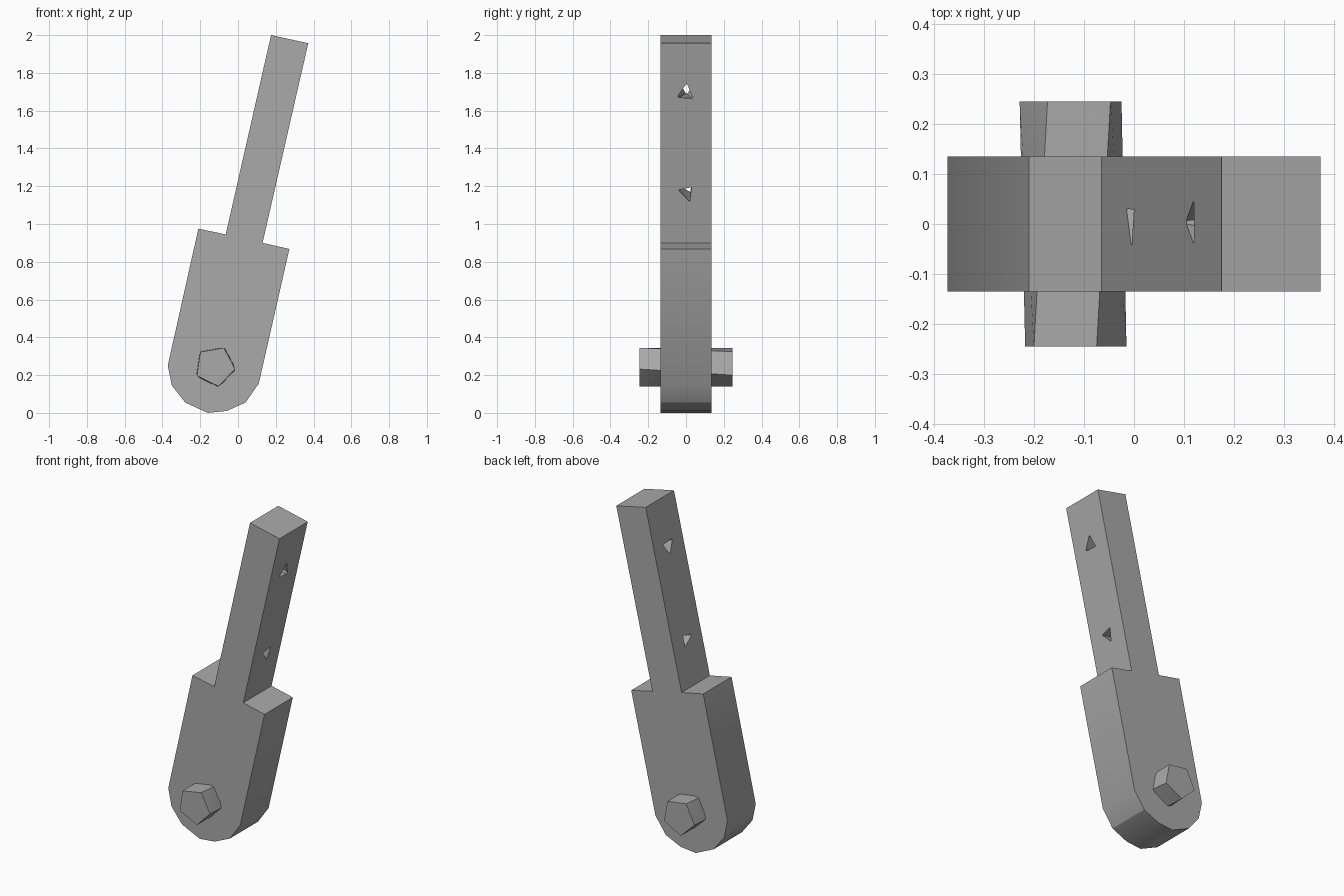
import bpy
import bmesh
from math import sin, cos, radians
from mathutils import Vector

cube = bpy.data.objects.get("Cube")
if cube:
    bpy.data.objects.remove(cube, do_unlink=True)

grey = bpy.data.materials.new("plain grey")
grey.use_nodes = True
colour = (0.4, 0.4, 0.4, 1)
grey.diffuse_color = colour
grey.node_tree.nodes["Principled BSDF"].inputs["Base Color"].default_value = colour


def loft(name, start, end, split=False):
    """Closed solid between two matching loops of points."""
    bm = bmesh.new()
    a = [bm.verts.new(p) for p in start]
    b = [bm.verts.new(p) for p in end]
    bm.faces.new(a)
    bm.faces.new(b[::-1])
    n = len(a)
    for i in range(n):
        j = (i + 1) % n
        bm.faces.new((a[i], b[i], b[j], a[j]))
    if split:
        bmesh.ops.triangulate(bm, faces=bm.faces[:])
    bmesh.ops.recalc_face_normals(bm, faces=bm.faces[:])
    mesh = bpy.data.meshes.new(name)
    bm.to_mesh(mesh)
    bm.free()
    mesh.materials.append(grey)
    obj = bpy.data.objects.new(name, mesh)
    bpy.context.collection.objects.link(obj)
    return obj


def activate(obj):
    bpy.ops.object.select_all(action="DESELECT")
    obj.select_set(True)
    bpy.context.view_layer.objects.active = obj


# Leaning arm: narrow shaft, shoulders and a rounded foot
outline = [(0.175, 2.0), (0.372, 1.957), (0.13, 0.90), (0.272, 0.868),
           (0.11, 0.155), (0.04, 0.055), (-0.06, 0.01), (-0.16, 0.0),
           (-0.28, 0.055), (-0.35, 0.145), (-0.372, 0.25),
           (-0.21, 0.975), (-0.065, 0.945)]
half = 0.135
arm = loft("arm", [(x, -half, z) for x, z in outline],
           [(x, half, z) for x, z in outline])


# Twisted triangular holes through the shaft, as (y, z) on each side
def left_side(y, z):
    return Vector((-0.065 + (z - 0.945) * 0.2275, y, z))


def right_side(y, z):
    return Vector((0.13 + (z - 0.90) * 0.229, y, z))


holes = [
    ([(-0.035, 1.76), (0, 1.69), (0.045, 1.75)],
     [(0, 1.74), (-0.04, 1.67), (0.035, 1.67)]),
    ([(-0.045, 1.21), (0.03, 1.23), (0.03, 1.165)],
     [(-0.04, 1.18), (0.03, 1.195), (0.02, 1.12)]),
]
for left, right in holes:
    start = [left_side(*p) for p in left]
    end = [right_side(*p) for p in right]
    over = [(q - p) * 0.1 for p, q in zip(start, end)]
    cutter = loft("hole_cutter", [p - d for p, d in zip(start, over)],
                  [q + d for q, d in zip(end, over)], split=True)
    cutter.hide_render = True
    activate(arm)
    cut = arm.modifiers.new("hole", "BOOLEAN")
    cut.operation = "DIFFERENCE"
    cut.solver = "EXACT"
    cut.object = cutter
    bpy.ops.object.modifier_apply(modifier=cut.name)
    bpy.data.objects.remove(cutter, do_unlink=True)


# Five-sided pivot pin, slightly twisted along its length
def pentagon(y, turn, radius=0.108):
    angles = [radians(turn + 72 * i) for i in range(5)]
    return [(-0.122 + radius * cos(a), y, 0.247 + radius * sin(a)) for a in angles]


pin = loft("pivot_pin", pentagon(-0.245, 64), pentagon(0.245, 46), split=True)

for obj in (arm, pin):
    activate(obj)
    bpy.ops.object.shade_smooth_by_angle(angle=radians(30))
